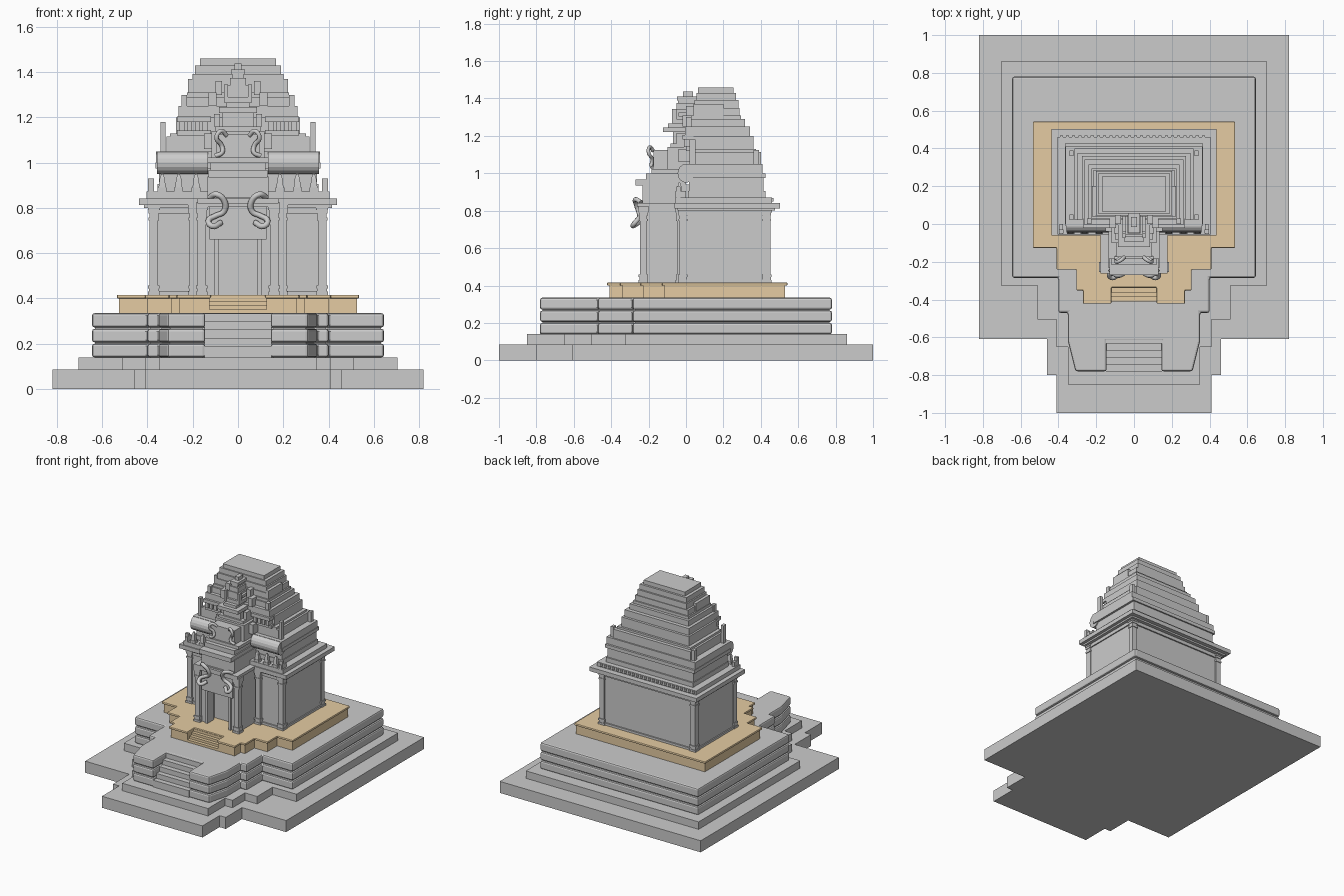
import bpy, bmesh
from mathutils import Vector

ochre = bpy.data.materials.new("sandstone")
ochre.diffuse_color = (0.78, 0.60, 0.36, 1)


def finish(bm, name, bevel=0, mat=None, segs=2):
    bmesh.ops.recalc_face_normals(bm, faces=bm.faces)
    me = bpy.data.meshes.new(name)
    bm.to_mesh(me)
    bm.free()
    ob = bpy.data.objects.new(name, me)
    bpy.context.collection.objects.link(ob)
    if mat:
        me.materials.append(mat)
    if bevel:
        m = ob.modifiers.new("edge", 'BEVEL')
        m.width, m.segments, m.limit_method = bevel, segs, 'ANGLE'
    return ob


def prism(name, half, z0, z1, bevel=0, mat=None):
    """Vertical prism from the right half of a plan outline, mirrored in x."""
    pts = half + [(-x, y) for x, y in reversed(half)]
    bm = bmesh.new()
    f = bm.faces.new([bm.verts.new((x, y, z0)) for x, y in pts])
    r = bmesh.ops.extrude_face_region(bm, geom=[f])
    for v in r['geom']:
        if isinstance(v, bmesh.types.BMVert):
            v.co.z = z1
    return finish(bm, name, bevel, mat)


def add_box(bm, x0, x1, y0, y1, z0, z1, top=1.0):
    v = bmesh.ops.create_cube(bm, size=1)['verts']
    c = Vector(((x0 + x1) / 2, (y0 + y1) / 2, (z0 + z1) / 2))
    for p in v:
        s = top if p.co.z > 0 else 1
        p.co = c + Vector((p.co.x * (x1 - x0) * s, p.co.y * (y1 - y0) * s, p.co.z * (z1 - z0)))


def boxes(name, specs, mirror=False, bevel=0):
    """Boxes given as (x0, x1, y0, y1, z0, z1), optionally repeated at -x."""
    bm = bmesh.new()
    for s in specs:
        add_box(bm, *s)
        if mirror:
            add_box(bm, -s[1], -s[0], *s[2:])
    return finish(bm, name, bevel)


def sym(w, y0, y1, z0, z1):
    return (-w, w, y0, y1, z0, z1)


# Stepped platform
prism("ground_slab", [(.82, 1), (.82, -.61), (.46, -.61), (.46, -.8), (.41, -.8), (.41, -1)], 0, .085)
prism("second_slab", [(.705, .86), (.705, -.325), (.51, -.325), (.51, -.505), (.41, -.505),
                      (.41, -.65), (.35, -.65), (.35, -.85)], .08, .14)
tier = [(.645, .78), (.645, -.285), (.40, -.285), (.40, -.47), (.35, -.47), (.35, -.62),
        (.31, -.78), (.145, -.78), (.145, -.62)]
core = [(x - .012, y - .012 if y > 0 else y + .012) for x, y in tier[:-2]] + [(.157, -.768), (.157, -.608)]
prism("platform_core", core, .14, .33)
for i in range(3):
    prism("platform_tier", tier, .14 + i * .066, .2 + i * .066 + (.003 if i == 2 else 0), .011)
boxes("lower_stairs", [sym(.147, -.78 + i * .037, -.60, .14, .19 + i * .036) for i in range(5)])

# Ochre plinth with a thin lip
plinth = [(.525, .53), (.525, -.115), (.40, -.115), (.40, -.23), (.295, -.23), (.295, -.34),
          (.26, -.34), (.26, -.41), (.125, -.41), (.125, -.33)]
prism("plinth", plinth, .33, .402, 0, ochre)
lip = [(x + .01, y + .012 if y > 0 else y - .012) for x, y in plinth[:-2]] + [(.12, -.422), (.12, -.335)]
prism("plinth_lip", lip, .4, .416, .005, ochre)
st = boxes("upper_stairs", [sym(.125, -.41 + i * .024, -.32, .33, .352 + i * .018) for i in range(4)])
st.data.materials.append(ochre)

# Sanctuary walls and cornice
boxes("sanctuary_walls", [sym(.385, -.025, .44, .41, .82), sym(.393, -.035, .45, .41, .432),
                          sym(.393, -.035, .45, .775, .82)])
boxes("main_cornice", [sym(.415, -.045, .475, .80, .815), sym(.437, -.062, .503, .812, .842),
                       sym(.405, -.055, .46, .84, .872)])


# Pilasters with stepped bases and capitals
def pilaster(x, y, r=.019):
    prof = [(.41, .43, 1.35), (.43, .445, 1.15), (.445, .458, 1.3), (.455, .745, 1),
            (.745, .757, 1.25), (.757, .775, 1.05), (.775, .79, 1.25), (.79, .825, 1.4)]
    return [(x - r * s, x + r * s, y - r * s, y + r * s, a, b) for a, b, s in prof]


specs = []
for x, y in [(.372, -.017), (.372, .432), (.195, -.03), (.16, -.228)]:
    specs += pilaster(x, y)
boxes("pilasters", specs, True)

# Porch with a recessed doorway
boxes("porch_walls", [(.1, .165, -.225, 0, .41, .82)], True)
boxes("porch_door", [sym(.11, -.13, 0, .41, .82), sym(.11, -.222, -.1, .725, .82)])
boxes("door_frame", [(.085, .105, -.235, -.16, .41, .74)], True)
boxes("porch_cornice", [sym(.17, -.255, 0, .805, .822), sym(.178, -.262, 0, .82, .842)])
boxes("door_pediment", [sym(.125, -.245, -.1, .66, .845), sym(.135, -.232, .02, .84, .94),
                        sym(.13, -.27, .0, .935, .967), sym(.122, -.215, .02, .965, 1.0),
                        sym(.135, -.185, .02, 1.0, 1.022)])
boxes("upper_pediment", [sym(.095, -.175, .06, 1.02, 1.125), sym(.118, -.1, .06, 1.02, 1.14),
                         sym(.10, -.082, .08, 1.13, 1.16), sym(.07, -.07, .08, 1.16, 1.225),
                         sym(.085, -.122, .06, 1.22, 1.245), sym(.05, -.095, .06, 1.245, 1.265)])
boxes("front_aedicule", [sym(.06, -.07, .12, 1.265, 1.29), sym(.045, -.055, .12, 1.29, 1.34),
                         sym(.062, -.04, .12, 1.305, 1.325), sym(.035, -.05, .07, 1.34, 1.375),
                         sym(.025, -.042, .05, 1.375, 1.39), sym(.032, -.048, .06, 1.39, 1.412),
                         sym(.015, -.015, .038, 1.41, 1.438)])
boxes("aedicule_posts", [(.045, .062, -.075, -.05, 1.265, 1.345), (.08, .105, -.05, .03, 1.16, 1.215),
                         (.115, .15, -.04, .03, 1.06, 1.13), (.095, .13, -.02, .08, 1.25, 1.31),
                         (.07, .1, .0, .1, 1.3, 1.36)], True)

# Receding roof storeys
boxes("first_storey", [sym(.355, .01, .425, .87, .905), sym(.35, .015, .415, .9, 1.0),
                       sym(.365, -.0, .425, .975, 1.0), sym(.362, -.01, .41, 1.0, 1.05)])
boxes("second_storey", [sym(.315, .02, .40, 1.05, 1.115), sym(.275, .03, .36, 1.11, 1.2),
                        sym(.30, .02, .375, 1.11, 1.13)])
boxes("third_storey", [sym(.262, -.005, .342, 1.2, 1.25), sym(.24, .02, .315, 1.25, 1.29),
                       sym(.225, .03, .295, 1.285, 1.31), sym(.215, .04, .285, 1.31, 1.35),
                       sym(.2, .045, .28, 1.35, 1.392)])
boxes("crown", [sym(.19, .055, .268, 1.39, 1.43), sym(.168, .063, .253, 1.425, 1.46)])

# Rounded front eaves beside the porch
bm = bmesh.new()
for s in (-1, 1):
    r = bmesh.ops.create_cone(bm, cap_ends=True, segments=16, radius1=.05, radius2=.05, depth=.225)
    for v in r['verts']:
        v.co = Vector((s * .245 + v.co.z, v.co.x * .9 + .0, 1.0 + v.co.y))
eave = finish(bm, "front_eave_roll")

# Corner antefixes, merlons and small blocks on the ledges
boxes("corner_antefixes", [(.32, .342, .02, .05, 1.04, 1.18), (.32, .342, .36, .39, 1.04, 1.125),
                           (.372, .397, -.05, -.03, .86, .93), (.375, .395, -.055, .0, .86, .905),
                           (.225, .25, .0, .03, 1.24, 1.3), (.2, .222, .04, .2, 1.29, 1.37)], True)
boxes("front_merlons", [(.135 + i * .034, .157 + i * .034, -.012, .04, 1.14, 1.19) for i in range(4)]
      + [(.12, .27, -.02, .04, 1.18, 1.205), (.12, .27, .0, .04, 1.12, 1.145)], True)
boxes("back_dentils", [(-.3925 + i * .0327, -.3765 + i * .0327, .455, .468, .85, .868) for i in range(24)])

# Little spires standing on the cornice
bm = bmesh.new()
for x in (.185, .262, .335):
    for s in (-1, 1):
        for y in (-.035,):
            add_box(bm, s * x - .02, s * x + .02, y - .017, y + .017, .87, .89)
            add_box(bm, s * x - .016, s * x + .016, y - .014, y + .014, .89, .93, .7)
            add_box(bm, s * x - .011, s * x + .011, y - .01, y + .01, .93, .95, .4)
finish(bm, "cornice_spires")


# Curled serpent ornaments on both pediments
def curl(name, pts, r):
    for s in (-1, 1):
        cu = bpy.data.curves.new(name, 'CURVE')
        cu.dimensions = '3D'
        cu.bevel_depth, cu.bevel_resolution, cu.resolution_u = r, 2, 5
        cu.use_fill_caps = True
        sp = cu.splines.new('BEZIER')
        sp.bezier_points.add(len(pts) - 1)
        for b, (x, y, z) in zip(sp.bezier_points, pts):
            b.co = (s * x, y, z)
            b.handle_left_type = b.handle_right_type = 'AUTO'
        bpy.context.collection.objects.link(bpy.data.objects.new(name, cu))


curl("lower_serpent", [(.125, -.24, .845), (.095, -.27, .86), (.06, -.265, .83), (.062, -.25, .785),
                       (.1, -.25, .765), (.13, -.265, .745), (.115, -.285, .72), (.075, -.255, .735)], .013)
curl("upper_serpent", [(.05, -.175, 1.12), (.075, -.195, 1.14), (.095, -.2, 1.11), (.072, -.18, 1.075),
                       (.07, -.185, 1.045), (.1, -.18, 1.03)], .010)
